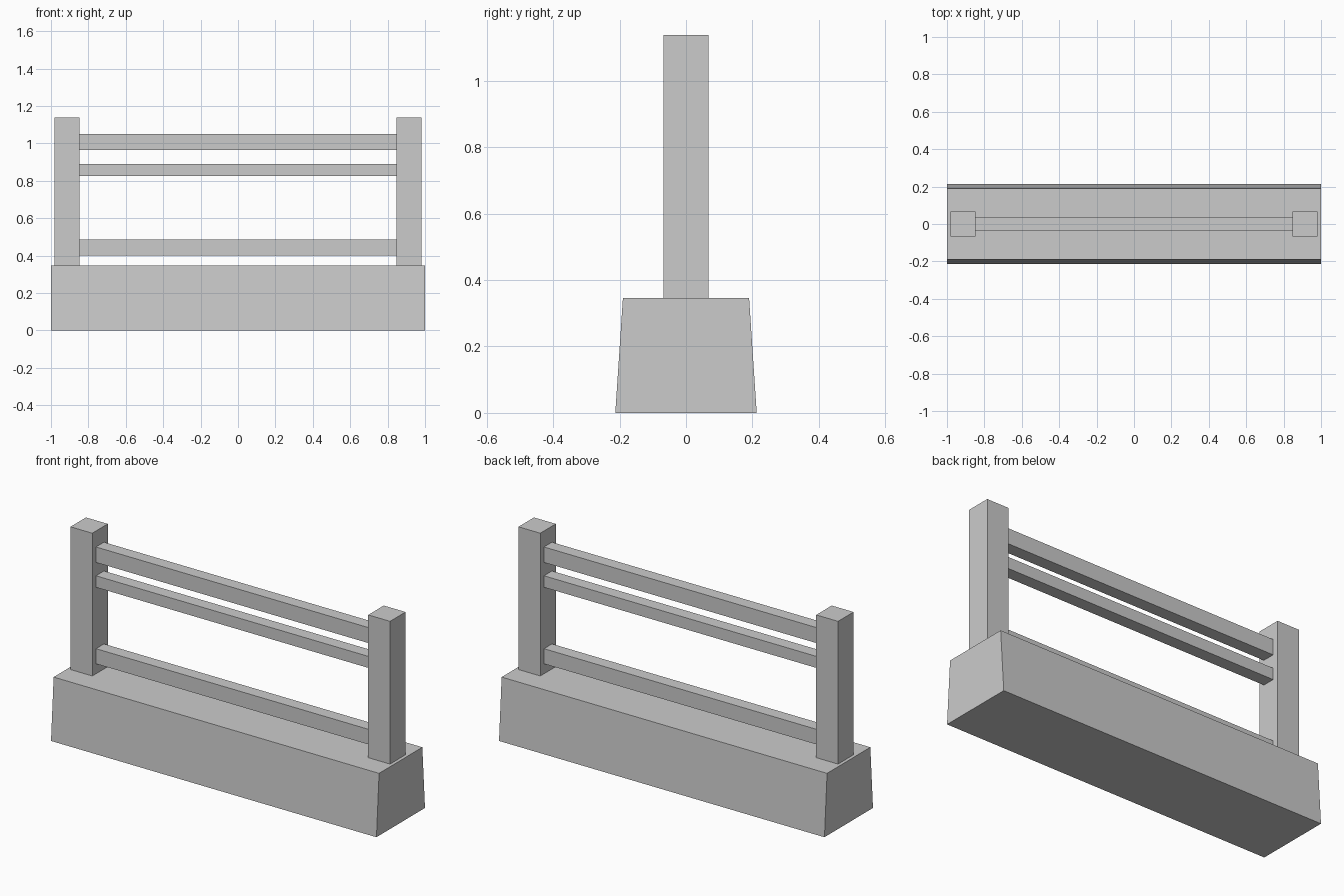
import bpy

if "Cube" in bpy.data.objects:
    bpy.data.objects.remove(bpy.data.objects["Cube"])


def block(name, x, y, z, top_y=None):
    """Box from (min, max) x and z ranges; y is the half depth, top_y the half depth at the top."""
    verts = []
    for h, d in ((z[0], y), (z[1], y if top_y is None else top_y)):
        verts += [(x[0], -d, h), (x[1], -d, h), (x[1], d, h), (x[0], d, h)]
    faces = [(3, 2, 1, 0), (4, 5, 6, 7)]
    faces += [(i, (i + 1) % 4, (i + 1) % 4 + 4, i + 4) for i in range(4)]
    mesh = bpy.data.meshes.new(name)
    mesh.from_pydata(verts, [], faces)
    obj = bpy.data.objects.new(name, mesh)
    bpy.context.collection.objects.link(obj)
    return obj


BASE_TOP = 0.346
POST_IN, POST_OUT = 0.848, 0.982

# Low wall with battered front and back
block("base_wall", (-1, 1), 0.213, (0, BASE_TOP), top_y=0.19)

# Square end posts
block("left_post", (-POST_OUT, -POST_IN), 0.068, (BASE_TOP, 1.139))
block("right_post", (POST_IN, POST_OUT), 0.068, (BASE_TOP, 1.139))

# Rails spanning between the posts
rails = {
    "bottom_rail": (0.401, 0.485),
    "middle_rail": (0.826, 0.89),
    "top_rail": (0.964, 1.05),
}
for name, z in rails.items():
    block(name, (-POST_IN, POST_IN), 0.035, z)
